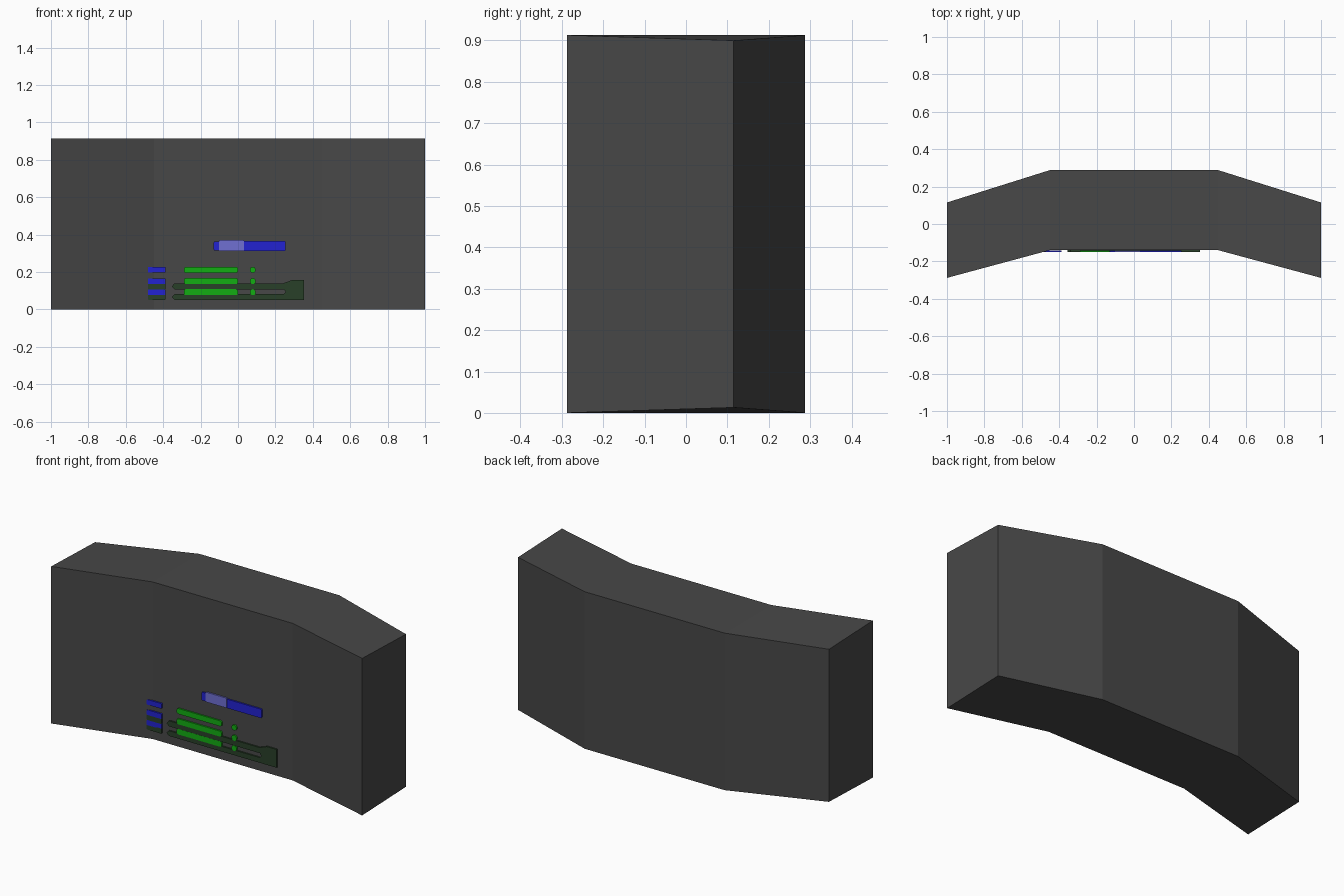
import bpy
import bmesh
from math import cos, sin, pi

cube = bpy.data.objects.get("Cube")
if cube:
    bpy.data.objects.remove(cube, do_unlink=True)


def material(name, r, g, b):
    mat = bpy.data.materials.new(name)
    mat.use_nodes = True
    mat.diffuse_color = (r, g, b, 1)
    mat.node_tree.nodes["Principled BSDF"].inputs["Base Color"].default_value = (r, g, b, 1)
    return mat


charcoal = material("charcoal", 0.064, 0.064, 0.064)
blue = material("blue", 0.016, 0.016, 0.64)
pale_blue = material("pale blue", 0.16, 0.16, 0.65)
green = material("green", 0.006, 0.42, 0.006)
dark_green = material("dark green", 0.022, 0.05, 0.022)


def finish(name, bm, mat):
    bmesh.ops.recalc_face_normals(bm, faces=bm.faces)
    mesh = bpy.data.meshes.new(name)
    bm.to_mesh(mesh)
    bm.free()
    mesh.materials.append(mat)
    obj = bpy.data.objects.new(name, mesh)
    bpy.context.collection.objects.link(obj)
    return obj


def plate(name, outline, mat):
    """Thin plate on the front wall, extruded from an x-z outline."""
    bm = bmesh.new()
    face = bm.faces.new([bm.verts.new((x, -0.15, z)) for x, z in outline])
    new = bmesh.ops.extrude_face_region(bm, geom=[face])["geom"]
    verts = [v for v in new if isinstance(v, bmesh.types.BMVert)]
    bmesh.ops.translate(bm, verts=verts, vec=(0, 0.009, 0))
    return finish(name, bm, mat)


def bar(x0, x1, z0, z1, radius=0.006, steps=4):
    """Outline of a bar with rounded corners."""
    corners = [(x1 - radius, z1 - radius), (x0 + radius, z1 - radius),
               (x0 + radius, z0 + radius), (x1 - radius, z0 + radius)]
    points = []
    for i, (x, z) in enumerate(corners):
        for k in range(steps + 1):
            a = (i + k / steps) * pi / 2
            points.append((x + radius * cos(a), z + radius * sin(a)))
    return points


# Bent body: cross-sections from right to left, ends swept towards the front
bm = bmesh.new()
sections = []
for x in (-1, -0.45, 0.45, 1):
    end = abs(x) == 1
    front, back, drop = (-0.288, 0.115, 0.013) if end else (-0.14, 0.288, 0)
    ring = [(front, 0), (back, drop), (back, 0.913 - drop), (front, 0.913)]
    sections.append([bm.verts.new((x, y, z)) for y, z in ring])
for a, b in zip(sections, sections[1:]):
    for i in range(4):
        j = (i + 1) % 4
        bm.faces.new((a[i], a[j], b[j], b[i]))
bm.faces.new(sections[0])
bm.faces.new(sections[-1])
finish("curved_body", bm, charcoal)

# Upper strip with its paler segment
plate("upper_strip_right", bar(-0.13, -0.09, 0.315, 0.363), blue)
plate("upper_strip_left", bar(0.02, 0.255, 0.313, 0.365), blue)
plate("upper_strip_segment", bar(-0.102, 0.033, 0.313, 0.37, 0.003), pale_blue).location.y = -0.0008

# Three rows: short blue bar, long green bar, green dot
for n, z in enumerate((0.092, 0.151, 0.211), 1):
    plate(f"short_bar_{n}", bar(-0.482, -0.387, z - 0.015, z + 0.015, 0.004), blue)
    plate(f"long_bar_{n}", bar(-0.29, 0, z - 0.016, z + 0.016, 0.012), green)
    plate(f"dot_{n}", bar(0.063, 0.095, z - 0.016, z + 0.016, 0.0155), green)

# Dark short bars between the blue ones
for n, z in enumerate((0.066, 0.122), 1):
    plate(f"dark_short_bar_{n}", bar(-0.482, -0.387, z - 0.015, z + 0.015, 0.004), dark_green)

# Dark fork: two prongs joined by a taller end block
plate("dark_fork", [(-0.34, 0.051), (0.352, 0.051), (0.352, 0.157), (0.29, 0.157),
                    (0.24, 0.139), (-0.34, 0.139), (-0.355, 0.122), (-0.34, 0.107),
                    (0.245, 0.107), (0.255, 0.094), (0.245, 0.081),
                    (-0.34, 0.081), (-0.355, 0.066)], dark_green).location.y = 0.0008
